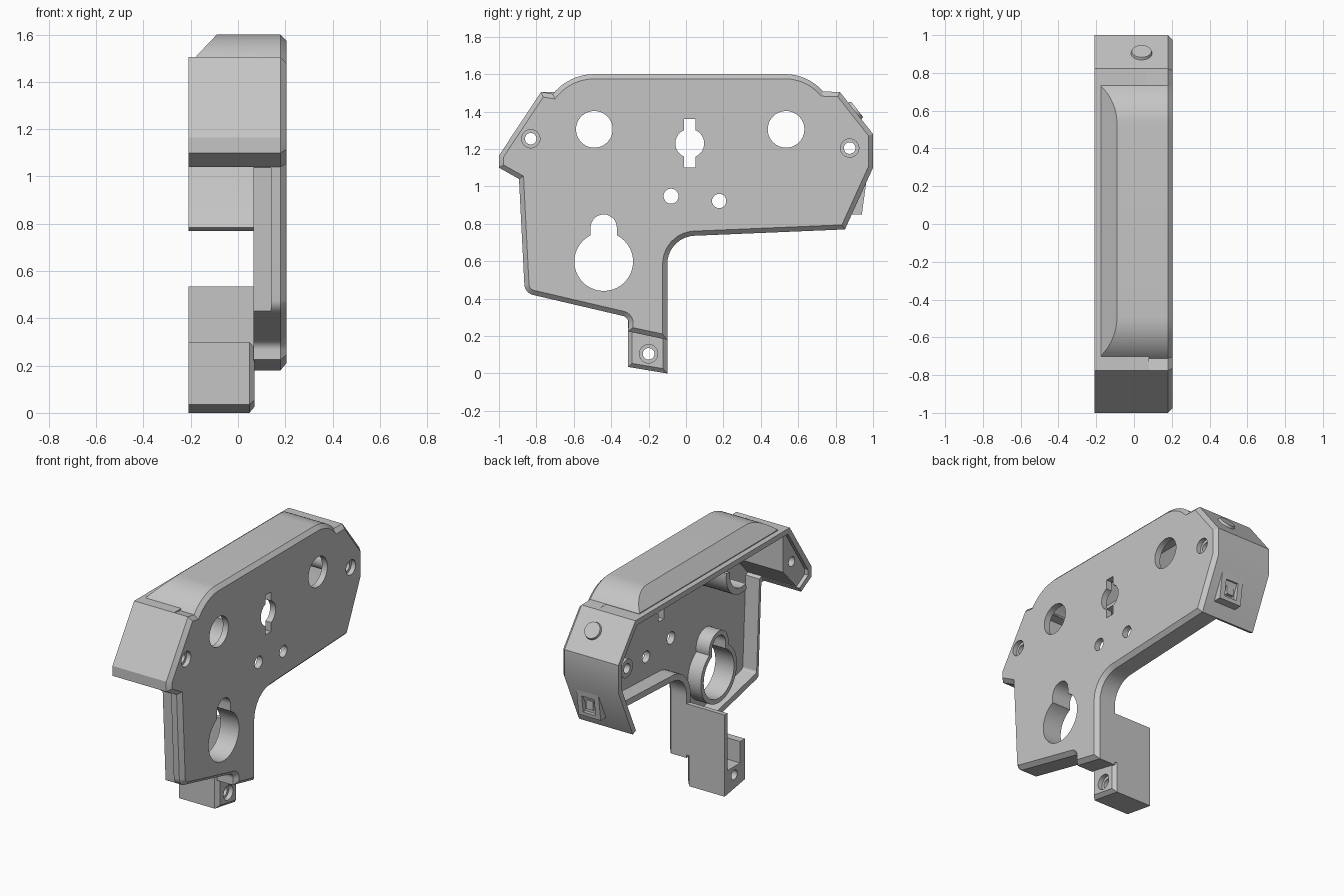
import bpy, bmesh, math
from mathutils import Vector

if "Cube" in bpy.data.objects:
    bpy.data.objects.remove(bpy.data.objects["Cube"], do_unlink=True)

grey = bpy.data.materials.new("plain grey")
grey.use_nodes = True
tone = (0.56, 0.56, 0.56, 1)
grey.diffuse_color = tone
grey.node_tree.nodes["Principled BSDF"].inputs["Base Color"].default_value = tone


# ---------- outline helpers, all in (y, z) ----------
def ccw(pts):
    area = sum(a[0] * b[1] - b[0] * a[1] for a, b in zip(pts, pts[1:] + pts[:1]))
    return pts if area > 0 else pts[::-1]


def inset(pts, d, closed=True):
    """Mitred offset to the left of the travel direction."""
    out, n = [], len(pts)
    for i in range(n):
        p = Vector(pts[i])
        dirs = []
        if closed or i > 0:
            dirs.append((p - Vector(pts[i - 1])).normalized())
        if closed or i < n - 1:
            dirs.append((Vector(pts[(i + 1) % n]) - p).normalized())
        normals = [Vector((-v.y, v.x)) for v in dirs]
        m = sum(normals, Vector((0, 0))).normalized()
        out.append(tuple(p + m * (d / max(m.dot(normals[0]), 0.3))))
    return out


def arc(c, r, a0, a1, n=12):
    return [(c[0] + r * math.cos(math.radians(a0 + (a1 - a0) * i / n)),
             c[1] + r * math.sin(math.radians(a0 + (a1 - a0) * i / n))) for i in range(n + 1)]


def circle(c, r, n=40):
    return arc(c, r, 0, 360, n)[:-1]


def corner(a, p, b, r, n=8):
    """Fillet of radius r at p between directions to a and b."""
    a, p, b = Vector(a), Vector(p), Vector(b)
    u, v = (a - p).normalized(), (b - p).normalized()
    half = math.acos(u.dot(v)) / 2
    c = p + (u + v).normalized() * (r / math.sin(half))
    s, e = p + u * (r / math.tan(half)) - c, p + v * (r / math.tan(half)) - c
    return [tuple(c + s.lerp(e, i / n).normalized() * r) for i in range(n + 1)]


def box(y0, y1, z0, z1):
    return [(y0, z0), (y1, z0), (y1, z1), (y0, z1)]


# ---------- solid helpers ----------
def finish(name, bm):
    bmesh.ops.recalc_face_normals(bm, faces=bm.faces)
    me = bpy.data.meshes.new(name)
    bm.to_mesh(me)
    bm.free()
    me.materials.append(grey)
    ob = bpy.data.objects.new(name, me)
    bpy.context.collection.objects.link(ob)
    return ob


def prism(name, pts, x0, x1, chamfer=0, slope=None):
    """Outline extruded along x, with optional chamfered +x rim and slanted cut."""
    pts = ccw(pts)
    rings = [(x0, pts), (x1 - chamfer, pts)]
    if chamfer:
        rings.append((x1, inset(pts, chamfer)))
    bm = bmesh.new()
    loops = [[bm.verts.new((x, y, z)) for y, z in ring] for x, ring in rings]
    n = len(pts)
    for lo, hi in zip(loops, loops[1:]):
        for i in range(n):
            bm.faces.new((lo[i], lo[(i + 1) % n], hi[(i + 1) % n], hi[i]))
    bm.faces.new(loops[0][::-1])
    bm.faces.new(loops[-1])
    if slope:
        bmesh.ops.bisect_plane(bm, geom=bm.verts[:] + bm.edges[:] + bm.faces[:], dist=1e-5,
                               plane_co=slope, plane_no=(-1, 0, 0.95), clear_outer=True)
        bmesh.ops.holes_fill(bm, edges=bm.edges[:], sides=0)
    return finish(name, bm)


def combine(target, other, op):
    mod = target.modifiers.new(op, "BOOLEAN")
    mod.operation, mod.solver, mod.object = op, "EXACT", other
    bpy.context.view_layer.objects.active = target
    bpy.ops.object.modifier_apply(modifier=mod.name)
    bpy.data.objects.remove(other, do_unlink=True)


def add(*args, **kw):
    combine(body, prism("part", *args, **kw), "UNION")


def cut(*args, **kw):
    combine(body, prism("cutter", *args, **kw), "DIFFERENCE")


# ---------- side outline ----------
front_arc = arc((-0.49, 1.315), 0.285, 141, 90)
back_arc = arc((0.53, 1.33), 0.27, 90, 41)
nose_front = [(-0.893, 1.04), (-1, 1.1), (-1, 1.165), (-0.775, 1.505)]
nose_back = [(0.823, 1.505), (1, 1.28), (1, 1.1), (0.85, 0.77)]
heel, inner, chin = (-0.862, 0.43), (-0.1, 0.73), (-0.305, 0.3)
outline = (nose_front + front_arc + back_arc + nose_back
           + corner(nose_back[-1], inner, (-0.1, 0.18), 0.15)
           + [(-0.1, 0.18), (-0.31, 0.225)]
           + corner((-0.31, 0.225), chin, heel, 0.04)
           + corner(chin, heel, nose_front[0], 0.06))

# side plate with chamfered rim, deep nose and top walls, raised top
body = prism("shell_cover", outline, 0.065, 0.205, chamfer=0.025)
rim = nose_front + nose_back
add(rim + inset(rim, -0.035, closed=False)[::-1], -0.21, 0.08)
hump = [(-0.71, 1.475)] + front_arc + back_arc + [(0.735, 1.475)]
add(hump, -0.175, 0.08, slope=(-0.09, 0, 1.6))

# hollow inside
cut(inset(ccw(outline), 0.04), 0.02, 0.165)
cavity = inset(ccw([(-0.71, 1.38)] + front_arc + back_arc + [(0.735, 1.38)]), 0.035)
cut(cavity, -0.14, 0.1, slope=(-0.06, 0, 1.575))

# stepped lip along the lower front wall
cut([(-1.1, 1.035), (-0.873, 1.035), (-0.84, 0.38), (-1.1, 0.38)], 0.0, 0.14)

# foot with its rear wall and pocket
add(box(-0.13, -0.1, 0.2, 0.535), -0.21, 0.18)
add([(-0.31, 0.035), (-0.1, 0), (-0.1, 0.3), (-0.31, 0.3)], -0.21, 0.07, chamfer=0.022)
cut(box(-0.26, -0.13, 0.16, 0.5), -0.3, -0.08)
notch = bmesh.new()
bmesh.ops.create_cone(notch, cap_ends=True, segments=24, radius1=0.036, radius2=0.036, depth=0.14)
for v in notch.verts:
    v.co = Vector((v.co.x - 0.21, v.co.z - 0.1, v.co.y + 0.305))
combine(body, finish("cutter", notch), "DIFFERENCE")

# screw posts, front nose filling, collars around the openings
add([(-0.98, 1.115), (-0.98, 1.16), (-0.765, 1.485), (-0.74, 1.485), (-0.74, 1.22), (-0.89, 1.06)], -0.185, 0.18)
add(circle((0.875, 1.205), 0.06), -0.185, 0.18)
big, small = (-0.44, 0.598), (-0.44, 0.78)
add(circle(big, 0.187), 0.07, 0.18)
add(circle(small, 0.1), 0.07, 0.18)
hole = (-0.49, 1.305)
add(arc(hole, 0.16, -110, 10) + arc(hole, 0.12, 10, -110), -0.06, 0.18)

# openings through the side plate
for c, r in ((hole, 0.098), ((0.535, 1.305), 0.098), ((-0.08, 0.948), 0.04),
             ((0.177, 0.922), 0.038), ((0.02, 1.23), 0.077), (big, 0.157), (small, 0.07)):
    cut(circle(c, r), 0.0, 0.3)
cut(box(-0.51, -0.37, 0.65, 0.78), 0.0, 0.3)
cut(box(-0.01, 0.05, 1.1, 1.36), 0.0, 0.3)

# countersunk screw holes
for c, face in (((-0.83, 1.255), 0.205), ((0.875, 1.205), 0.205), ((-0.2, 0.105), 0.07)):
    cut(circle(c, 0.031), -0.3, 0.3)
    cut(circle(c, 0.049), face - 0.03, face + 0.02)

# connector frame on the back
port = prism("port_frame", [(0.965, 1.03), (0.94, 0.85), (0.88, 0.85), (0.96, 1.03)], -0.04, 0.12)
combine(port, prism("cutter", box(0.92, 1.1, 0.875, 0.985), -0.005, 0.085), "DIFFERENCE")
plug = prism("port_core", box(0.9, 0.94, 0.9, 0.96), 0.015, 0.065)

# round button on the sloped back
bm = bmesh.new()
bmesh.ops.create_cone(bm, cap_ends=True, segments=40, radius1=0.06, radius2=0.052, depth=0.03)
button = finish("button", bm)
normal = Vector((0, 0.225, 0.177)).normalized()
button.rotation_euler = normal.to_track_quat("Z", "Y").to_euler()
button.location = Vector((0.04, 0.903, 1.403))

# smooth curved walls, keep hard edges
bpy.ops.object.select_all(action="DESELECT")
for ob in (body, port, plug, button):
    ob.select_set(True)
bpy.context.view_layer.objects.active = body
bpy.ops.object.shade_smooth_by_angle(angle=math.radians(25))
